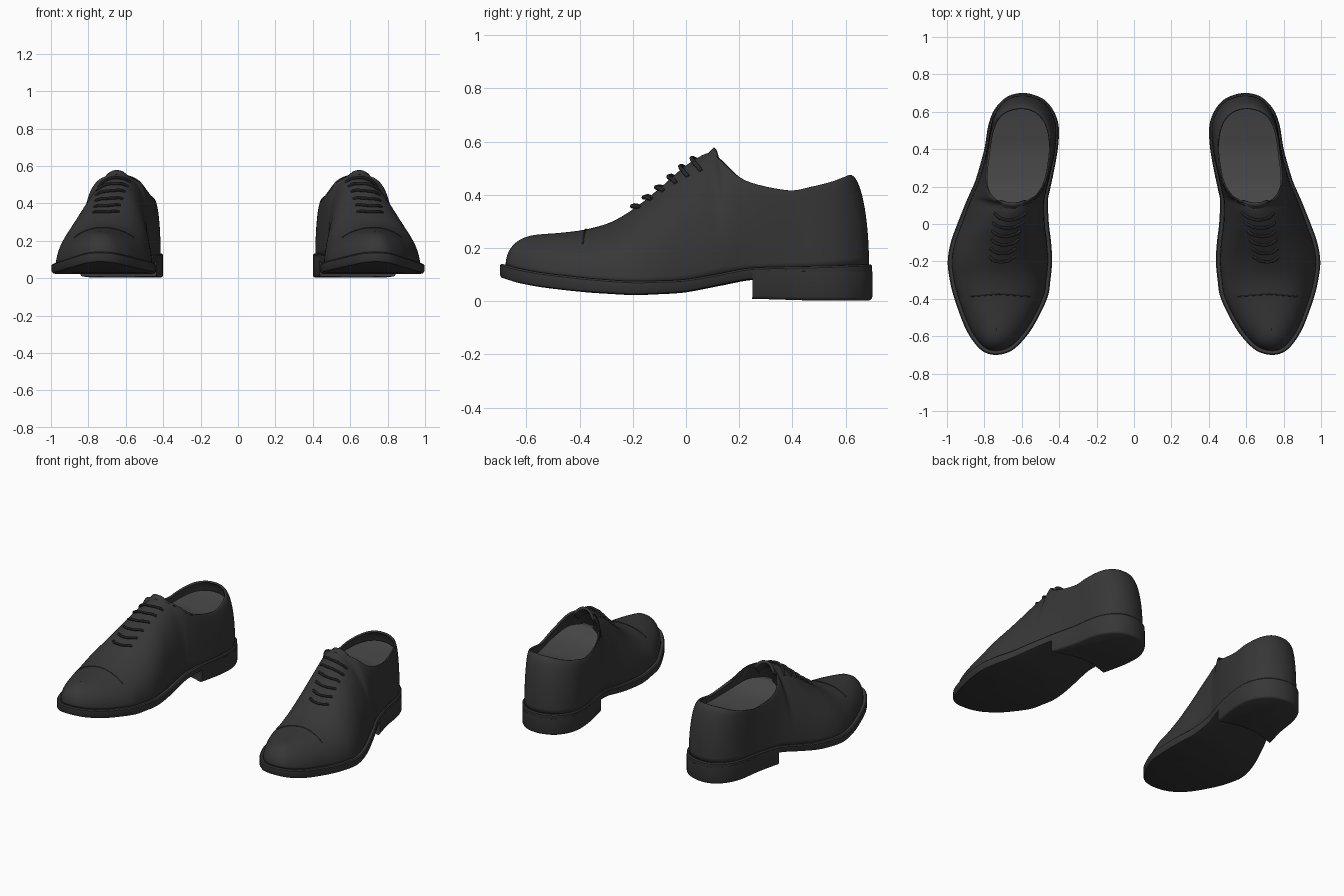
import bpy, bmesh, math
from mathutils import Vector

if "Cube" in bpy.data.objects:
    bpy.data.objects.remove(bpy.data.objects["Cube"])

def material(name, v):
    m = bpy.data.materials.new(name)
    m.diffuse_color = (v, v, v, 1)
    m.use_nodes = True
    m.node_tree.nodes["Principled BSDF"].inputs["Base Color"].default_value = m.diffuse_color
    return m

LEATHER = material("black leather", 0.038)
LINING = material("grey lining", 0.06)

# Length stations, toe to heel: y, inner x, outer x, sole bottom z, sole top z
SOLE = [(-.70, .74, .74, .085, .14), (-.685, .67, .80, .08, .137), (-.64, .61, .85, .068, .125),
        (-.55, .54, .905, .052, .108), (-.40, .465, .96, .035, .09), (-.30, .447, .985, .028, .081),
        (-.20, .438, .996, .023, .075), (-.10, .443, .98, .026, .077),
        (0, .455, .945, .033, .082), (.12, .46, .897, .056, .102), (.17, .452, .875, .067, .112),
        (.25, .435, .842, .08, .125), (.40, .408, .80, .085, .13), (.52, .403, .78, .085, .132),
        (.60, .428, .752, .085, .135), (.66, .475, .705, .085, .137), (.69, .535, .655, .085, .138),
        (.70, .595, .595, .085, .138)]
# Ridge and collar: y, inner x, outer x, z, inner roundness, outer roundness
TOP = [(-.56, .735, .735, .247, .95, .95), (-.55, .735, .735, .25, .95, .95), (-.52, .735, .735, .253, .95, .95),
       (-.46, .732, .732, .258, .95, .95), (-.375, .725, .725, .27, 1, 1), (-.28, .718, .718, .298, .97, 1.05),
       (-.19, .71, .71, .352, .95, 1.1), (-.095, .693, .693, .428, .9, 1.2),
       (0, .675, .675, .51, .85, 1.25), (.085, .65, .65, .557, .78, 1.2), (.13, .55, .735, .53, .85, 1.22),
       (.22, .477, .79, .455, .97, 1.2), (.38, .45, .78, .417, 1, 1.1), (.47, .453, .768, .43, 1, 1.05),
       (.54, .475, .745, .447, 1, 1), (.585, .51, .708, .463, 1, 1), (.61, .555, .655, .473, 1, 1),
       (.617, .605, .605, .475, 1, 1)]
STEPS, ROWS = 6, 16
HALF = (len(SOLE) - 1) * STEPS
N = HALF * 2
OPEN = 9 * STEPS           # sample where the collar starts

def station(i, side):
    s, t = SOLE[i], TOP[i]
    return (s[1 + side], s[0], s[3], s[4], t[1 + side], t[0], t[3], t[4 + side])

# Closed loop: inner side toe to heel, then outer side back to the toe
last = len(SOLE) - 1
KEYS = [station(i, 0) for i in range(last + 1)] + [station(i, 1) for i in range(last - 1, 0, -1)]

def smooth_loop(keys, steps):
    out, n = [], len(keys)
    for i in range(n):
        a, b, c, d = (keys[(i + j) % n] for j in (-1, 0, 1, 2))
        for k in range(steps):
            t = k / steps
            out.append([.5 * (2*q + (r - p)*t + (2*p - 5*q + 4*r - s)*t*t + (3*q - p - 3*r + s)*t**3)
                        for p, q, r, s in zip(a, b, c, d)])
    return out

LOOP = smooth_loop(KEYS, STEPS)
for k in range(1, OPEN + 1):      # both sides meet on the ridge in front of the opening
    l, r = LOOP[k], LOOP[N - k]
    for c in (4, 5, 6):
        l[c] = r[c] = (l[c] + r[c]) / 2

def inset(k, d):
    a, b = LOOP[k - 1], LOOP[(k + 1) % N]
    t = Vector((b[0] - a[0], b[1] - a[1])).normalized()
    return LOOP[k][0] + t.y * d, LOOP[k][1] - t.x * d

def upper_point(k, t):
    p = LOOP[k % N]
    welt = .022 - .010 * min(max(p[1] / .4, 0), 1)     # welt is narrower at the heel
    x, y = inset(k % N, welt)
    z = p[3] - .006
    h, v = 1 - max(math.cos(t * math.pi / 2), 0) ** p[7], math.sin(t * math.pi / 2) ** p[7]
    return Vector((x + (p[4] - x) * h, y + (p[5] - y) * h, z + (p[6] - z) * v))

def make(name, verts, faces, mat=LEATHER, thick=0, angle=40):
    me = bpy.data.meshes.new(name)
    me.from_pydata([tuple(v) for v in verts], [], faces)
    bm = bmesh.new()
    bm.from_mesh(me)
    bmesh.ops.remove_doubles(bm, verts=bm.verts, dist=.0004)
    bmesh.ops.recalc_face_normals(bm, faces=bm.faces)
    bm.to_mesh(me)
    bm.free()
    me.materials.append(mat)
    ob = bpy.data.objects.new(name, me)
    bpy.context.collection.objects.link(ob)
    bpy.ops.object.select_all(action='DESELECT')
    ob.select_set(True)
    bpy.context.view_layer.objects.active = ob
    bpy.ops.object.shade_smooth_by_angle(angle=math.radians(angle))
    if thick:
        s = ob.modifiers.new("thickness", 'SOLIDIFY')
        s.thickness, s.offset = thick, -1
    m = ob.modifiers.new("pair", 'MIRROR')   # the other shoe
    m.use_mirror_merge = False
    return ob

def band(n, rows, closed=True):
    return [(r*n + k, r*n + (k+1) % n, (r+1)*n + (k+1) % n, (r+1)*n + k)
            for r in range(rows - 1) for k in range(n if closed else n - 1)]

def cap(n, start):
    return [tuple(start + i for i in ((k, k+1, n-k-1, (n-k) % n) if k else (0, 1, n-1))) if k < n//2 - 1
            else (start + k, start + k + 1, start + k + 2) for k in range(n // 2)]

def tube(name, paths, r):
    verts, faces = [], []
    for pts in paths:
        base = len(verts)
        for i, p in enumerate(pts):
            d = (pts[min(i+1, len(pts)-1)] - pts[max(i-1, 0)]).normalized()
            u = d.cross(Vector((0, .8, .6))).normalized()
            w = d.cross(u)
            verts += [p + r * (math.cos(a * math.pi / 4) * u + math.sin(a * math.pi / 4) * w) for a in range(8)]
        faces += [tuple(base + i for i in f) for f in band(8, len(pts))]
        faces += [tuple(range(base, base + 8)), tuple(range(len(verts) - 8, len(verts)))]
    make(name, verts, faces)

# Upper: columns rising from the welt to the ridge or collar
make("upper", [upper_point(k, r / ROWS) for r in range(ROWS + 1) for k in range(N)],
     band(N, ROWS + 1), thick=.012)

# Lining surface filling the opening a little below the collar
cols = range(OPEN - 2, HALF + 1)
rows = 9
verts = []
for k in cols:
    a, b = upper_point(k, .87), upper_point(N - k, .87)
    z = .372 + .6 * (LOOP[k][6] - .417)
    for j in range(rows):
        p = a.lerp(b, .02 + .96 * j / (rows - 1))
        verts.append((p.x, min(p.y, .655), z))
make("lining", verts, band(rows, len(cols), False), LINING)

# Sole with welt edge and rounded underside
rings = [(.006, 3, 0), (0, 3, -.006), (0, 2, .014), (.006, 2, .004), (.022, 2, 0)]
verts = [(*inset(k, d), LOOP[k][c] + dz) for d, c, dz in rings for k in range(N)]
make("sole", verts, band(N, len(rings)) + cap(N, 0) + cap(N, N * (len(rings) - 1)))

# Heel block with a hollowed front
ks = [k for k in range(N) if LOOP[k][1] > .24]
def heel_outline(d):
    pts = [inset(k, d) for k in ks]
    (x0, y0), (x1, y1) = pts[-1], pts[0]
    return pts + [(x0 + (x1-x0)*i/10, y0 + (y1-y0)*i/10 + .045*math.sin(math.pi*i/10)) for i in range(1, 10)]
verts = []
for d, z in [(-.0006, .112), (-.0006, .016), (.003, .008), (.01, .003)]:
    verts += [(x, y, z + max(0, .45 - y) * .03) for x, y in heel_outline(d)]
n = len(verts) // 4
make("heel", verts, band(n, 4) + [tuple(range(n)), tuple(range(3 * n, 4 * n))])

# Toe cap seam, fading out down the sides
def across(k, t0):
    ts = [t0 + (1 - t0) * i / 10 for i in range(11)]
    left = [upper_point(k, t) for t in ts]
    right = [upper_point(N - k, t) for t in ts[:-1]]
    return left + right[::-1]
tube("toe_cap_seam", [across(4 * STEPS, .5)], .003)

# Laces across the instep, ends swept back
def on_upper(side, k, t):
    k0, f = int(k), k - int(k)
    a, b = (k0, k0 + 1) if side < 0 else (N - k0, N - k0 - 1)
    return upper_point(a, t).lerp(upper_point(b, t), f)

laces = []
for k, w in ((35.6, .066), (38.4, .069), (41.3, .072), (44.2, .076), (47, .08), (49.8, .084)):
    pts = []
    for i in range(13):
        q = i / 6 - 1
        kk = k + 1.6 * q * q
        goal = on_upper(-1, kk, 1).x + w * q
        p = min((on_upper(-1 if q < 0 else 1, kk, j / 60) for j in range(20, 61)), key=lambda p: abs(p.x - goal))
        pts.append(p + Vector((0, -.6, .8)) * (.012 * (1 - q**6) - .001))
    laces.append(pts)
tube("laces", laces, .008)

# Tongue tip rising above the collar
verts = []
for j in range(7):
    v = j / 6
    for i in range(13):
        q = i / 6 - 1
        verts.append((.648 + q * (.085 - .012 * v), .05 + .055 * v + .02 * q * q,
                      .522 + .056 * v - .05 * abs(q) ** 2.4))
make("tongue", verts, band(13, 7, False), thick=.014)
